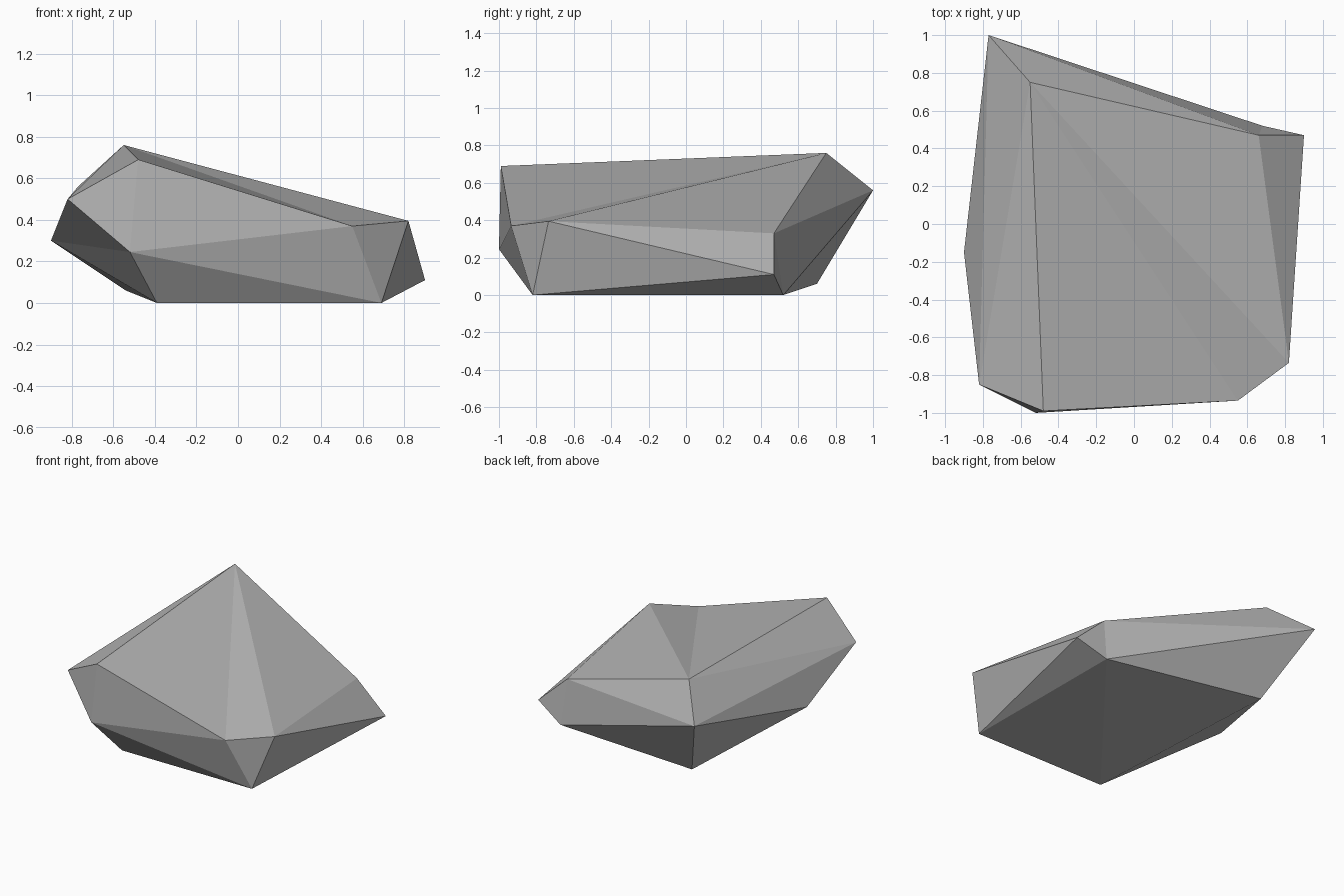
import bpy
import bmesh

# Remove the default cube
default_cube = bpy.data.objects.get("Cube")
if default_cube:
    bpy.data.objects.remove(default_cube, do_unlink=True)


def make_material(name, color):
    material = bpy.data.materials.new(name)
    material.use_nodes = True
    material.diffuse_color = color
    material.node_tree.nodes["Principled BSDF"].inputs["Base Color"].default_value = color
    return material


# Corners of the boulder, one letter each
corners = {
    # upper ridge
    "A": (-0.55, 0.75, 0.76),
    "B": (-0.48, -0.99, 0.69),
    # belt, running from the back right round to the back left
    "K": (-0.77, 1.0, 0.56),
    "D": (-0.9, -0.15, 0.3),
    "C": (-0.82, -0.85, 0.5),
    "E": (-0.52, -1.0, 0.245),
    "F": (0.55, -0.935, 0.37),
    "G": (0.82, -0.735, 0.395),
    "I": (0.9, 0.47, 0.11),
    "J": (0.66, 0.47, 0.33),
    # base
    "H": (0.69, -0.82, 0),
    "L": (0.68, 0.52, 0),
    "M": (-0.39, -0.82, 0),
    "N": (-0.54, 0.7, 0.06),
}

# Chiselled facets, grouped by the side of the boulder they form
facets = {
    "top": "ABF AFG AGJ ABC ACK",
    "front": "BEF FEH FHG BCE EHM",
    "left": "GIJ GHI IHL",
    "back": "AJK KJL JIL KLN KDN",
    "right": "KCD CDE DEM DMN",
    "base": "HML LMN",
}

# Build the faceted body with flat faces
bm = bmesh.new()
verts = {letter: bm.verts.new(point) for letter, point in corners.items()}
for side in facets.values():
    for facet in side.split():
        bm.faces.new([verts[letter] for letter in facet])
bmesh.ops.recalc_face_normals(bm, faces=bm.faces)
for face in bm.faces:
    face.smooth = False

mesh = bpy.data.meshes.new("boulder")
bm.to_mesh(mesh)
bm.free()
mesh.materials.append(make_material("stone grey", (0.47, 0.47, 0.47, 1)))

boulder = bpy.data.objects.new("boulder", mesh)
bpy.context.collection.objects.link(boulder)
